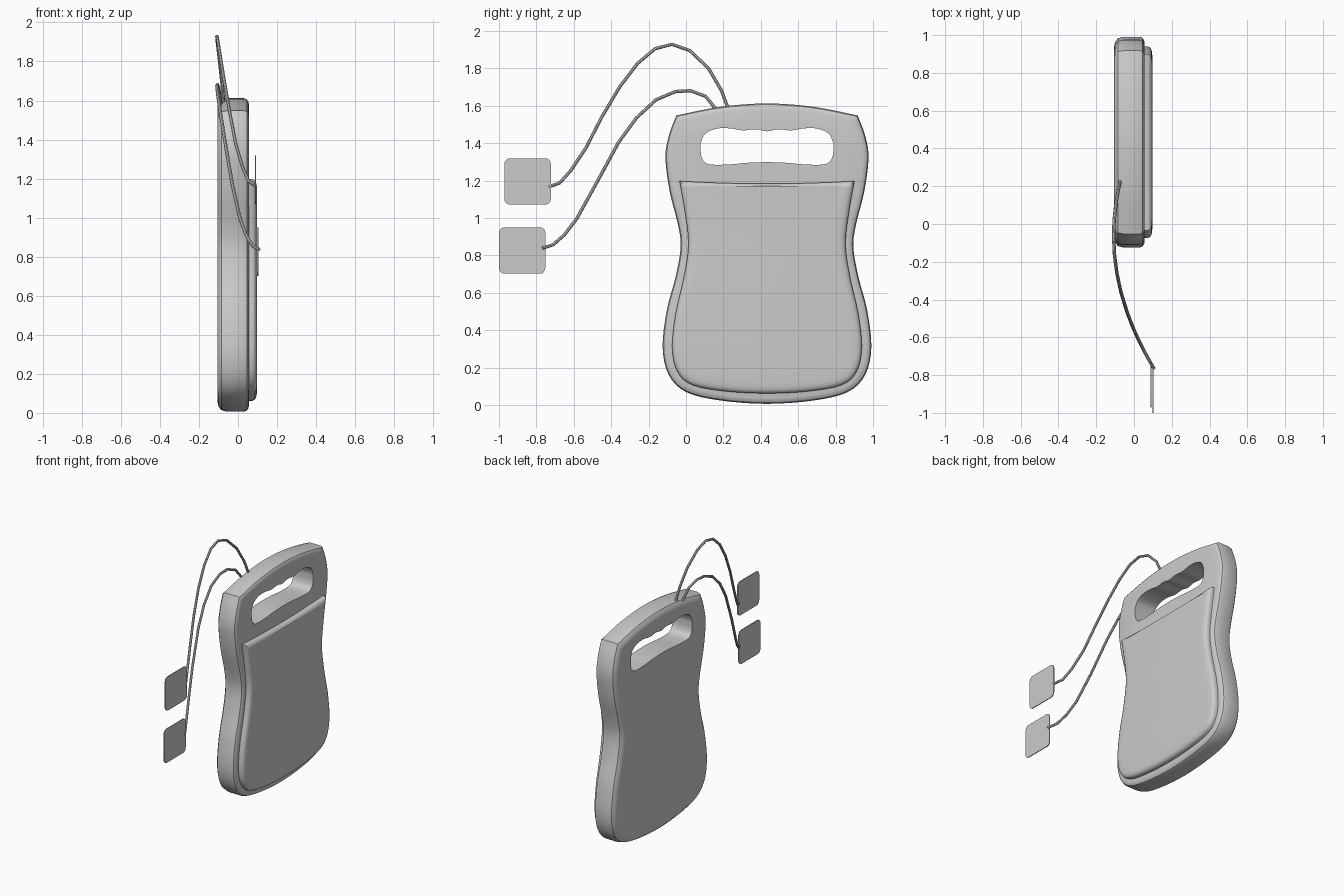
import bpy, bmesh
from mathutils import Vector

if "Cube" in bpy.data.objects:
    bpy.data.objects.remove(bpy.data.objects["Cube"])

CY = 0.433  # centre line of the case in y


def spline(pts, steps=4):
    """Open Catmull-Rom curve through 2D points."""
    p = [Vector(q) for q in pts]
    p = [2 * p[0] - p[1]] + p + [2 * p[-1] - p[-2]]
    out = []
    for i in range(1, len(p) - 2):
        a, b, c, d = p[i - 1:i + 3]
        for k in range(steps):
            t = k / steps
            out.append(0.5 * (2 * b + (c - a) * t + (2 * a - 5 * b + 4 * c - d) * t * t
                              + (3 * b - a - 3 * c + d) * t ** 3))
    return out


def outline(top, side):
    """Closed clockwise loop: top runs centre to corner, side runs corner to bottom centre."""
    full_top = [(-y, z) for y, z in top[:0:-1]] + top
    full_side = side + [(-y, z) for y, z in side[-2::-1]]
    return [Vector((v.x + CY, v.y)) for v in spline(full_top) + spline(full_side)]


def inset(loop, d):
    """Mitred inward offset of a clockwise loop."""
    out = []
    for i, v in enumerate(loop):
        e1 = (v - loop[i - 1]).normalized()
        e2 = (loop[(i + 1) % len(loop)] - v).normalized()
        n1, n2 = Vector((e1.y, -e1.x)), Vector((e2.y, -e2.x))
        out.append(v + (n1 + n2) * d / max(1 + n1.dot(n2), 0.5))
    return out


def loft(name, loop, profile):
    """Skin copies of the loop placed at (x, inset) steps and cap both ends."""
    bm = bmesh.new()
    rings = [[bm.verts.new((x, v.x, v.y)) for v in inset(loop, d)] for x, d in profile]
    n = len(loop)
    for a, b in zip(rings, rings[1:]):
        for i in range(n):
            j = (i + 1) % n
            bm.faces.new((a[i], a[j], b[j], b[i]))
    bm.faces.new(rings[0])
    bm.faces.new(rings[-1])
    bmesh.ops.recalc_face_normals(bm, faces=bm.faces)
    me = bpy.data.meshes.new(name)
    bm.to_mesh(me)
    bm.free()
    ob = bpy.data.objects.new(name, me)
    bpy.context.collection.objects.link(ob)
    return ob


def activate(ob):
    bpy.ops.object.select_all(action='DESELECT')
    ob.select_set(True)
    bpy.context.view_layer.objects.active = ob


def smooth(ob):
    activate(ob)
    bpy.ops.object.shade_smooth_by_angle(angle=0.6)


# Case body with waisted sides
case_loop = outline(
    [(0, 1.612), (0.25, 1.594), (0.485, 1.548)],
    [(0.485, 1.548), (0.525, 1.44), (0.543, 1.32), (0.52, 1.14), (0.475, 0.96), (0.462, 0.84),
     (0.49, 0.68), (0.535, 0.51), (0.558, 0.31), (0.525, 0.16), (0.43, 0.068), (0.25, 0.024),
     (0, 0.006)])
case = loft("case_body", case_loop,
            [(-0.105, 0.05), (-0.1, 0.026), (-0.085, 0.008), (-0.055, 0), (0.03, 0),
             (0.045, 0.006), (0.053, 0.018), (0.056, 0.03)])

# Handle opening with finger grips
hole_loop = outline(
    [(0, 1.463), (0.06, 1.474), (0.13, 1.468), (0.2, 1.479), (0.27, 1.477), (0.33, 1.45),
     (0.355, 1.40)],
    [(0.355, 1.40), (0.353, 1.34), (0.335, 1.3), (0.295, 1.285), (0.2, 1.286), (0.1, 1.295),
     (0, 1.298)])
cutter = loft("handle_cutter", hole_loop, [(-0.3, 0), (0.3, 0)])
cutter.hide_render = True
mod = case.modifiers.new("handle", 'BOOLEAN')
mod.object = cutter
mod.operation = 'DIFFERENCE'
mod.solver = 'EXACT'
activate(case)
bpy.ops.object.modifier_apply(modifier=mod.name)
bpy.data.objects.remove(cutter)
smooth(case)

# Raised front panel
panel_loop = outline(
    [(0, 1.183), (0.25, 1.187), (0.468, 1.197)],
    [(0.468, 1.197), (0.44, 1.04), (0.42, 0.86), (0.445, 0.68), (0.488, 0.49), (0.507, 0.31),
     (0.48, 0.18), (0.4, 0.107), (0.22, 0.073), (0, 0.062)])
smooth(loft("front_panel", panel_loop,
            [(0.045, 0), (0.075, 0), (0.086, 0.006), (0.093, 0.018), (0.096, 0.035),
             (0.098, 0.065)]))


# Pad leads bow out behind the case and reach forward to the pads
def lead(name, pts):
    cu = bpy.data.curves.new(name, 'CURVE')
    cu.dimensions = '3D'
    cu.bevel_depth = 0.009
    cu.bevel_resolution = 2
    cu.use_fill_caps = True
    sp = cu.splines.new('POLY')
    sp.points.add(len(pts) - 1)
    for p, (y, z) in zip(sp.points, pts):
        p.co = (-0.108 + 0.43 * (y + 0.06) ** 2, y, z, 1)
    ob = bpy.data.objects.new(name, cu)
    bpy.context.collection.objects.link(ob)
    activate(ob)
    bpy.ops.object.convert(target='MESH')
    smooth(bpy.context.object)


lead("upper_lead", [(0.225, 1.585), (0.19, 1.68), (0.12, 1.80), (0.02, 1.895), (-0.075, 1.928),
                    (-0.165, 1.905), (-0.26, 1.825), (-0.355, 1.70), (-0.45, 1.54),
                    (-0.535, 1.375), (-0.615, 1.255), (-0.675, 1.187), (-0.735, 1.166)])
lead("lower_lead", [(0.165, 1.575), (0.105, 1.65), (0.025, 1.68), (-0.055, 1.676),
                    (-0.16, 1.632), (-0.265, 1.535), (-0.36, 1.405), (-0.485, 1.175),
                    (-0.585, 0.995), (-0.65, 0.91), (-0.71, 0.857), (-0.767, 0.838)])


# Thin square pads with rounded corners
def pad(name, x, y, z):
    bpy.ops.mesh.primitive_cube_add(size=1, location=(x, y, z))
    ob = bpy.context.object
    ob.name = name
    bm = bmesh.new()
    bm.from_mesh(ob.data)
    bmesh.ops.scale(bm, vec=(0.006, 0.248, 0.248), verts=bm.verts)
    short = [e for e in bm.edges if e.calc_length() < 0.01]
    bmesh.ops.bevel(bm, geom=short, offset=0.03, segments=4, profile=0.5, affect='EDGES')
    bm.to_mesh(ob.data)
    bm.free()
    smooth(ob)


pad("upper_pad", 0.09, -0.847, 1.195)
pad("lower_pad", 0.101, -0.876, 0.826)
